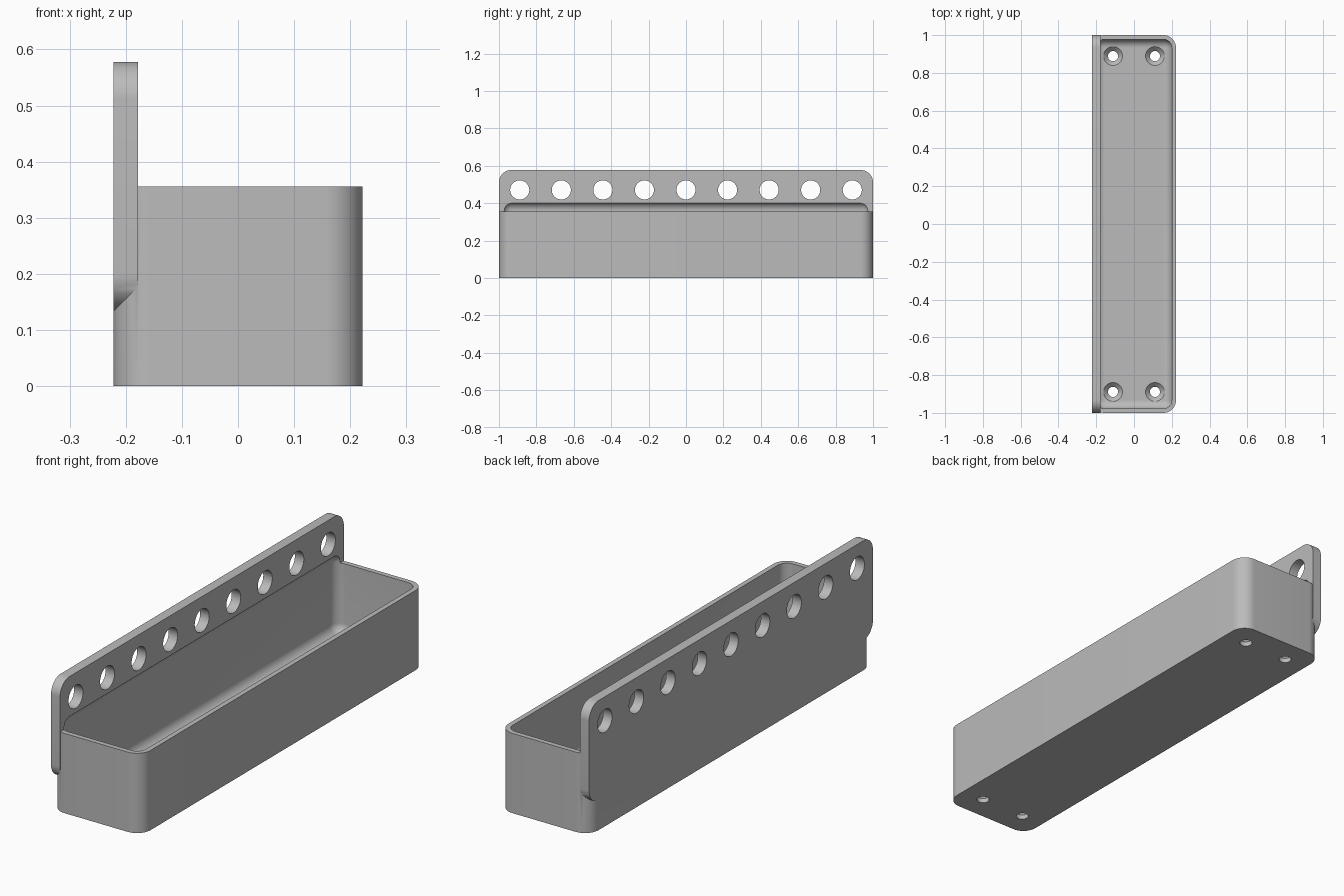
import bpy, bmesh
from math import pi, radians
from mathutils import Matrix, Vector

old = bpy.data.objects.get("Cube")
if old:
    bpy.data.objects.remove(old, do_unlink=True)

# Main dimensions, in units of one wall thickness
U = 2 / 90
HALF_W, HALF_L, BIN_H = 10 * U, 45 * U, 16 * U
WALL, FLOOR, PLATE_T = U, 2 * U, 2 * U
PLATE_LOW, PLATE_TOP, CAVITY_TOP = 6 * U, 26 * U, 18.27 * U
RADIUS, INNER_RADIUS = 3 * U, 2 * U

grey = bpy.data.materials.new("Grey plastic")
grey.use_nodes = True
grey.diffuse_color = (0.5, 0.5, 0.5, 1)
grey.node_tree.nodes["Principled BSDF"].inputs["Base Color"].default_value = (0.5, 0.5, 0.5, 1)


def add_object(name, bm):
    mesh = bpy.data.meshes.new(name)
    bmesh.ops.recalc_face_normals(bm, faces=bm.faces)
    bm.to_mesh(mesh)
    bm.free()
    mesh.materials.append(grey)
    obj = bpy.data.objects.new(name, mesh)
    bpy.context.collection.objects.link(obj)
    return obj


def rounded_box(name, low, high, radius, axis=None, segments=12):
    """Box between two corners; rounds edges along one axis, or every edge."""
    low, high = Vector(low), Vector(high)
    bm = bmesh.new()
    bmesh.ops.create_cube(bm, size=1)
    for v in bm.verts:
        v.co = Vector(((low + high) / 2)[i] + v.co[i] * (high - low)[i] for i in range(3))
    edges = [e for e in bm.edges if axis is None or
             abs((e.verts[0].co - e.verts[1].co).normalized()[axis]) > 0.9]
    bmesh.ops.bevel(bm, geom=edges, offset=radius, segments=segments,
                    profile=0.5, affect='EDGES')
    return add_object(name, bm)


def cones(name, places, r_low, r_high, depth, turn=Matrix()):
    bm = bmesh.new()
    for p in places:
        bmesh.ops.create_cone(bm, cap_ends=True, segments=40, radius1=r_low, radius2=r_high,
                              depth=depth, matrix=Matrix.Translation(p) @ turn)
    return add_object(name, bm)


def combine(body, other, operation):
    mod = body.modifiers.new(operation, 'BOOLEAN')
    mod.object, mod.operation, mod.solver = other, operation, 'EXACT'
    bpy.context.view_layer.objects.active = body
    bpy.ops.object.modifier_apply(modifier=mod.name)
    bpy.data.objects.remove(other, do_unlink=True)


# Bin body with upright rounded corners, and the mounting plate flush with its back
tray = rounded_box("wall_bin", (-HALF_W, -HALF_L, 0), (HALF_W, HALF_L, BIN_H), RADIUS, axis=2)
plate = rounded_box("mounting_plate", (-HALF_W, -HALF_L, PLATE_LOW),
                    (-HALF_W + PLATE_T, HALF_L, PLATE_TOP), RADIUS, axis=0)
combine(tray, plate, 'UNION')

# Fully rounded cavity, which also hollows the lower face of the plate
cavity = rounded_box("cavity", (WALL - HALF_W, WALL - HALF_L, FLOOR),
                     (HALF_W - WALL, HALF_L - WALL, CAVITY_TOP), INNER_RADIUS)
combine(tray, cavity, 'DIFFERENCE')

# Row of nine holes along the plate
row = [(-HALF_W + PLATE_T / 2, i * 10 * U, 21.2 * U) for i in range(-4, 5)]
combine(tray, cones("plate_holes", row, 2.3 * U, 2.3 * U, 4 * U, Matrix.Rotation(pi / 2, 4, 'Y')),
        'DIFFERENCE')

# Four countersunk screw holes in the floor
corners = [(sx * 5 * U, sy * 40 * U) for sx in (-1, 1) for sy in (-1, 1)]
combine(tray, cones("screw_holes", [(x, y, U) for x, y in corners], 1.2 * U, 1.2 * U, 4 * U),
        'DIFFERENCE')
combine(tray, cones("countersinks", [(x, y, 1.4 * U) for x, y in corners],
                    0.8 * U, 2.5 * U, 1.7 * U), 'DIFFERENCE')

# Smooth the rounded surfaces, keep hard edges
bpy.ops.object.select_all(action='DESELECT')
tray.select_set(True)
bpy.context.view_layer.objects.active = tray
bpy.ops.object.shade_smooth_by_angle(angle=radians(30))
